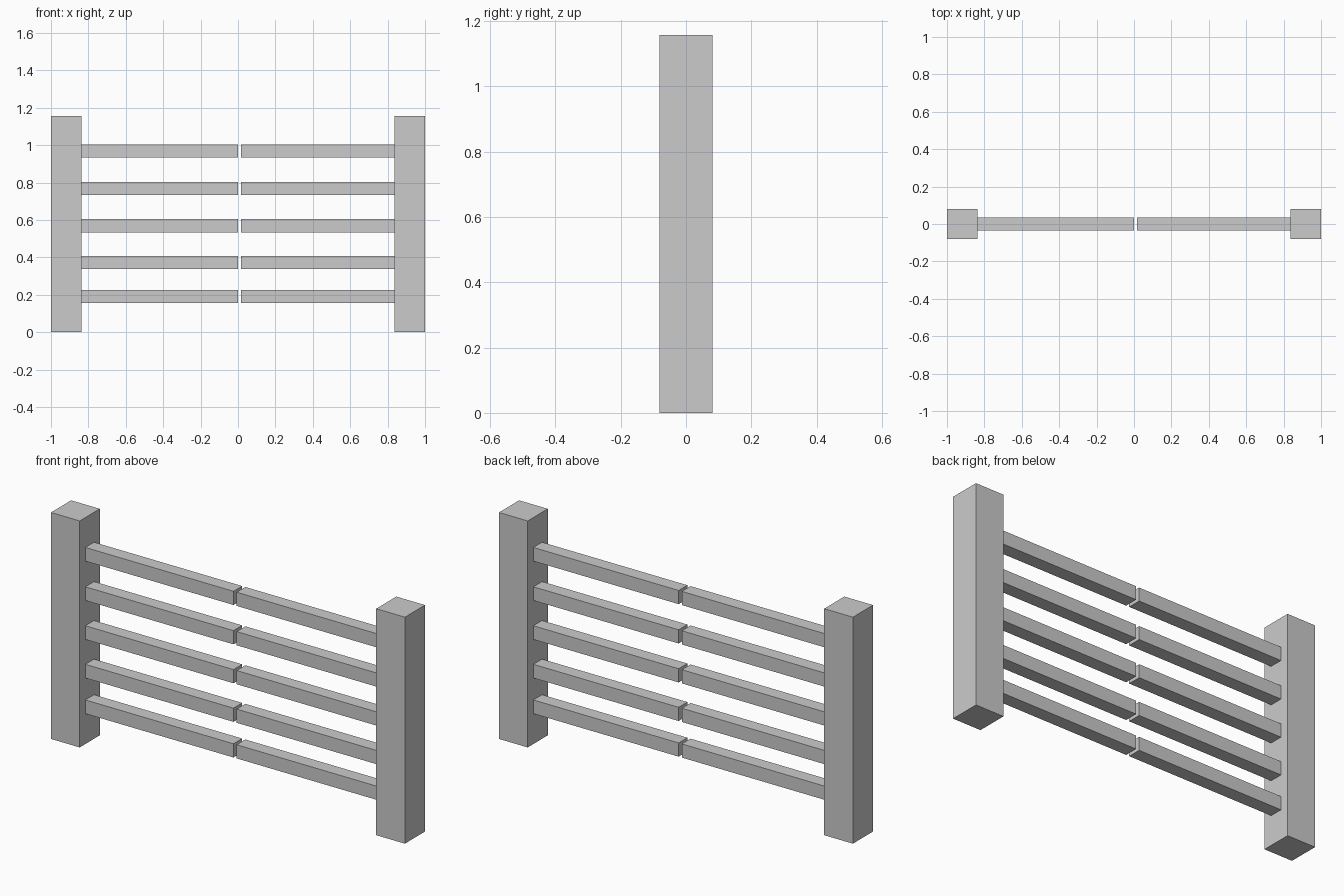
import bpy

if "Cube" in bpy.data.objects:
    bpy.data.objects.remove(bpy.data.objects["Cube"])


def box(name, x0, x1, y0, y1, z0, z1):
    bpy.ops.mesh.primitive_cube_add(
        size=1, location=((x0 + x1) / 2, (y0 + y1) / 2, (z0 + z1) / 2))
    ob = bpy.context.object
    ob.name = name
    ob.scale = (x1 - x0, y1 - y0, z1 - z0)
    bpy.ops.object.transform_apply(location=False, rotation=False, scale=True)
    return ob


POST = 0.162    # square post width
INNER = 1 - POST
HALF = 0.035    # half thickness of a rail

# Gate posts
box("left_post", -1, -INNER, -POST / 2, POST / 2, 0, 1.157)
box("right_post", INNER, 1, -POST / 2, POST / 2, 0, 1.157)

# Rails of the two gate leaves, with a narrow gap between them
for i, z in enumerate((0.19, 0.372, 0.569, 0.768, 0.969), 1):
    box(f"left_rail_{i}", -INNER, -0.001, -HALF, HALF, z - HALF, z + HALF)
    box(f"right_rail_{i}", 0.017, INNER, -HALF, HALF, z - HALF, z + HALF)
